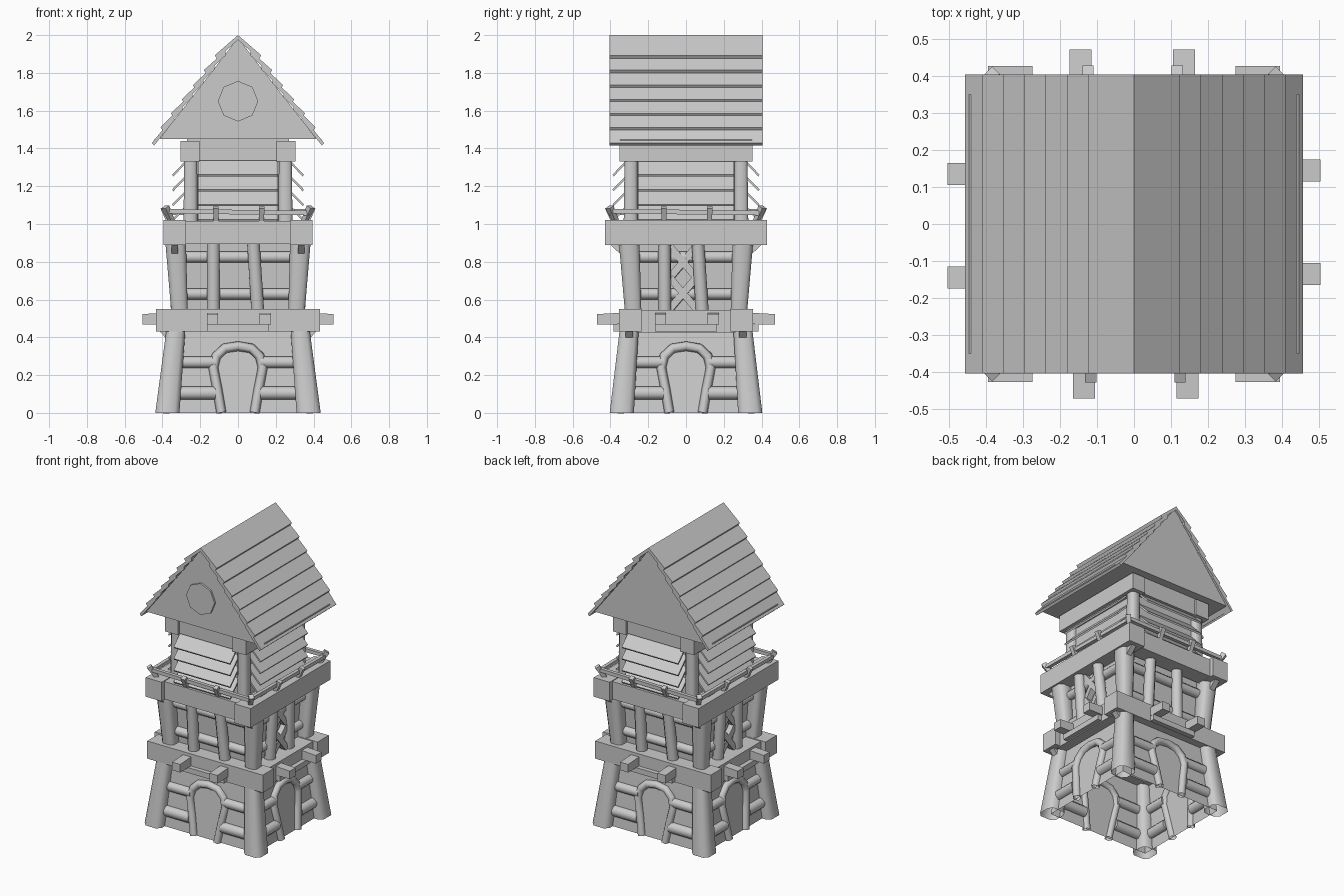
import bpy, bmesh, math
from mathutils import Vector

if "Cube" in bpy.data.objects:
    bpy.data.objects.remove(bpy.data.objects["Cube"])

# Side frames: (u along wall, d outward, z up) -> world
SIDES = {
    "front": lambda u, d, z: Vector((u, -d, z)),
    "back": lambda u, d, z: Vector((-u, d, z)),
    "right": lambda u, d, z: Vector((d, u, z)),
    "left": lambda u, d, z: Vector((-d, -u, z)),
}
WORLD = lambda x, y, z: Vector((x, y, z))


def finish(name, bm, smooth=False):
    bmesh.ops.recalc_face_normals(bm, faces=bm.faces[:])
    if smooth:
        for f in bm.faces:
            f.smooth = len(f.verts) == 4
    me = bpy.data.meshes.new(name)
    bm.to_mesh(me)
    bm.free()
    ob = bpy.data.objects.new(name, me)
    bpy.context.collection.objects.link(ob)
    return ob


def loft(name, rings, caps=True, smooth=False):
    bm = bmesh.new()
    a, b = [[bm.verts.new(p) for p in r] for r in rings]
    n = len(a)
    for i in range(n):
        j = (i + 1) % n
        bm.faces.new((a[i], a[j], b[j], b[i]))
    if caps:
        bm.faces.new(a)
        bm.faces.new(b)
    return finish(name, bm, smooth)


def prism(name, profile, u0, u1, m):
    """Extrude a (d, z) profile along u."""
    return loft(name, [[m(u, d, z) for d, z in profile] for u in (u0, u1)])


def box(name, u, d, z, m=WORLD):
    return prism(name, [(d[0], z[0]), (d[1], z[0]), (d[1], z[1]), (d[0], z[1])], u[0], u[1], m)


def rod(name, p, q, r1, r2=None, n=8, m=WORLD):
    """Round (n=8) or square (n=4) bar between two points."""
    p, q = m(*p), m(*q)
    quat = (q - p).to_track_quat('Z', 'Y')
    rings = []
    for c, r in ((p, r1), (q, r2 or r1)):
        k = r / math.cos(math.pi / n)
        rings.append([c + quat @ Vector((k * math.cos((i + .5) * math.tau / n),
                                         k * math.sin((i + .5) * math.tau / n), 0)) for i in range(n)])
    return loft(name, rings, smooth=n > 4)


def post(name, p, q, r1, r2):
    """Open-ended rounded-square post with level ends."""
    c = .6
    ring = ((1, c), (c, 1), (-c, 1), (-1, c), (-1, -c), (-c, -1), (c, -1), (1, -c))
    loft(name, [[Vector((o[0] + x * r, o[1] + y * r, o[2])) for x, y in ring]
                for o, r in ((p, r1), (q, r2))], caps=False, smooth=True)


def shell(name, x0, y0, z0, x1, y1, z1):
    sq = ((-1, -1), (1, -1), (1, 1), (-1, 1))
    loft(name, [[Vector((sx * x, sy * y, z)) for sx, sy in sq]
                for x, y, z in ((x0, y0, z0), (x1, y1, z1))], caps=False)


def arch(name, m, d0, d1):
    half = [(-.088, 0), (-.108, .12), (-.131, .24), (-.115, .3), (-.07, .342)]
    pts = half + [(0, .353)] + [(-u, z) for u, z in reversed(half)]
    cu = bpy.data.curves.new(name, 'CURVE')
    cu.dimensions = '3D'
    cu.bevel_depth = .026
    cu.bevel_resolution = 1
    sp = cu.splines.new('POLY')
    sp.points.add(len(pts) - 1)
    for pt, (u, z) in zip(sp.points, pts):
        pt.co = (*m(u, d0 + (d1 - d0) * z / .45, z), 1)
    bpy.context.collection.objects.link(bpy.data.objects.new(name, cu))


# Wall shells and floors
shell("lower_wall", .38, .345, 0, .33, .3, .45)
shell("middle_wall", .28, .25, .45, .305, .275, .95)
shell("upper_wall", .25, .29, 1.0, .25, .29, 1.4)
box("platform_floor", (-.33, .33), (-.36, .36), (.97, 1.005))

# Corner posts on all three levels
for sx in (-1, 1):
    for sy in (-1, 1):
        post("lower_post", (sx * .374, sy * .34, 0), (sx * .328, sy * .3, .45), .064, .05)
        post("middle_post", (sx * .305, sy * .275, .45), (sx * .331, sy * .302, .92), .041, .055)
        post("upper_post", (sx * .252, sy * .293, 1.0), (sx * .25, sy * .291, 1.36), .037, .034)
        # diagonal braces beneath projecting beam ends
        rod("lower_brace", (sx * .32, sy * .3, .36), (sx * .405, sy * .3, .45), .02, n=4)
        rod("upper_brace", (sx * .335, sy * .3, .82), (sx * .335, sy * .395, .91), .018, n=4)
        rod("corner_stake", (sx * .345, sy * .365, 1.0), (sx * .385, sy * .405, 1.09), .012, .016, n=4)

# Main beams: lower front/back ones run through, higher side ones run through
for s in ("front", "back"):
    m = SIDES[s]
    box(s + "_lower_beam", (-.435, .435), (.235, .355), (.43, .55), m)
    box(s + "_platform_beam", (-.3, .3), (.29, .4), (.895, 1.015), m)
    box(s + "_top_beam", (-.27, .27), (.24, .335), (1.335, 1.46), m)
for s in ("right", "left"):
    m = SIDES[s]
    box(s + "_lower_beam", (-.26, .26), (.28, .4), (.425, .545), m)
    box(s + "_platform_beam", (-.428, .428), (.275, .395), (.89, 1.02), m)
    box(s + "_top_beam", (-.352, .352), (.205, .305), (1.33, 1.44), m)

# Repeated details for each side
for s, m in SIDES.items():
    gable = s in ("front", "back")
    d0, d1 = (.345, .3) if gable else (.38, .33)      # lower wall plane
    w = .34 if gable else .31
    at = lambda z: d0 + (d1 - d0) * z / .45
    arch(s + "_door_arch", m, d0 + .005, d1 + .005)
    for z, r in ((.105, .034), (.268, .03)):
        for k in (-1, 1):
            rod(s + "_lower_log", (k * .12, at(z), z), (k * w, at(z), z), r, m=m)

    # projecting joist stubs and their supporting strip
    face = .355 if gable else .4
    end = .472 if gable else .505
    for u in (-.135, .145):
        prism(s + "_joist_stub", [(face - .05, .47), (end, .468), (end, .523), (face - .05, .532)],
              u - .03, u + .03, m)
    box(s + "_joist_strip", (-.165, .165), (face - .03, face + .03), (.432, .468), m)

    # middle level logs and studs
    b0, b1 = (.262, .29) if gable else (.292, .32)
    for z in (.63, .825):
        d = b0 - .008 + (b1 - b0) * (z - .5) / .4
        rod(s + "_middle_log", (-.3 if gable else -.27, d, z), (.3 if gable else .27, d, z), .029, m=m)
    studs = ((-.13, -.13), (.107, .08)) if gable else ((-.112, -.115), (.088, .062))
    for ub, ut in studs:
        rod(s + "_stud", (ub, b0 + .025, .5), (ut, b1 + .025, .92), .034, .033, m=m)
    if not gable:
        for z in (.55, .715):
            rod(s + "_cross_brace", (-.085, b0 + .015, z), (.055, b0 + .03, z + .165), .019, n=4, m=m)
            rod(s + "_cross_brace", (.055, b0 + .025, z), (-.085, b0 + .025, z + .165), .019, n=4, m=m)

    # slanted louvre boards
    di, do = (.285, .383) if gable else (.245, .343)
    lw = .212 if gable else .254
    for i in range(4):
        z = 1.252 - i * .079
        prism(s + "_louvre", [(do, z), (di, z + .1), (di, z + .115), (do + .006, z + .01)], -lw, lw, m)

    # railing
    rd, ru = (.393, .375) if gable else (.375, .393)
    rod(s + "_rail", (-ru, rd, 1.068), (ru, rd, 1.058), .012, n=4, m=m)
    for u in (-.117, .125):
        rod(s + "_rail_stake", (u, rd - .015, 1.0), (u, rd + .022, 1.088), .012, .015, n=4, m=m)

# Gable block and round octagonal window
prism("gable_block", [(-.415, 1.45), (.415, 1.45), (0, 1.985)], -.392, .392, SIDES["right"])
octagon = [(.107 * math.cos(i * math.pi / 4), .107 * math.sin(i * math.pi / 4)) for i in range(8)]
loft("round_window", [[Vector((x, y, 1.65 + z)) for x, z in octagon] for y in (-.38, -.405)])

# Roof: overlapping boards on each slope
lower = [(.123, 1.893), (.181, 1.815), (.239, 1.735), (.298, 1.66), (.355, 1.586), (.41, 1.512)]
for s in ("right", "left"):
    m = SIDES[s]
    for i, (x, z) in enumerate(lower):
        t = 0 if i == 0 else x - .115
        zt = 2.0 if i == 0 else 2.0 - 1.265 * t
        prism(s + "_roof_board", [(t, zt), (x, z), (x - .012, z - .018), (t, zt - .025)], -.405, .405, m)
    prism(s + "_eave_board", [(.345, 1.563), (.457, 1.428), (.444, 1.416), (.335, 1.552)], -.405, .405, m)
    # narrow batten showing through the lowest board
    box(s + "_roof_batten", (-.35, .35), (.436, .446), (1.425, 1.447), m)
